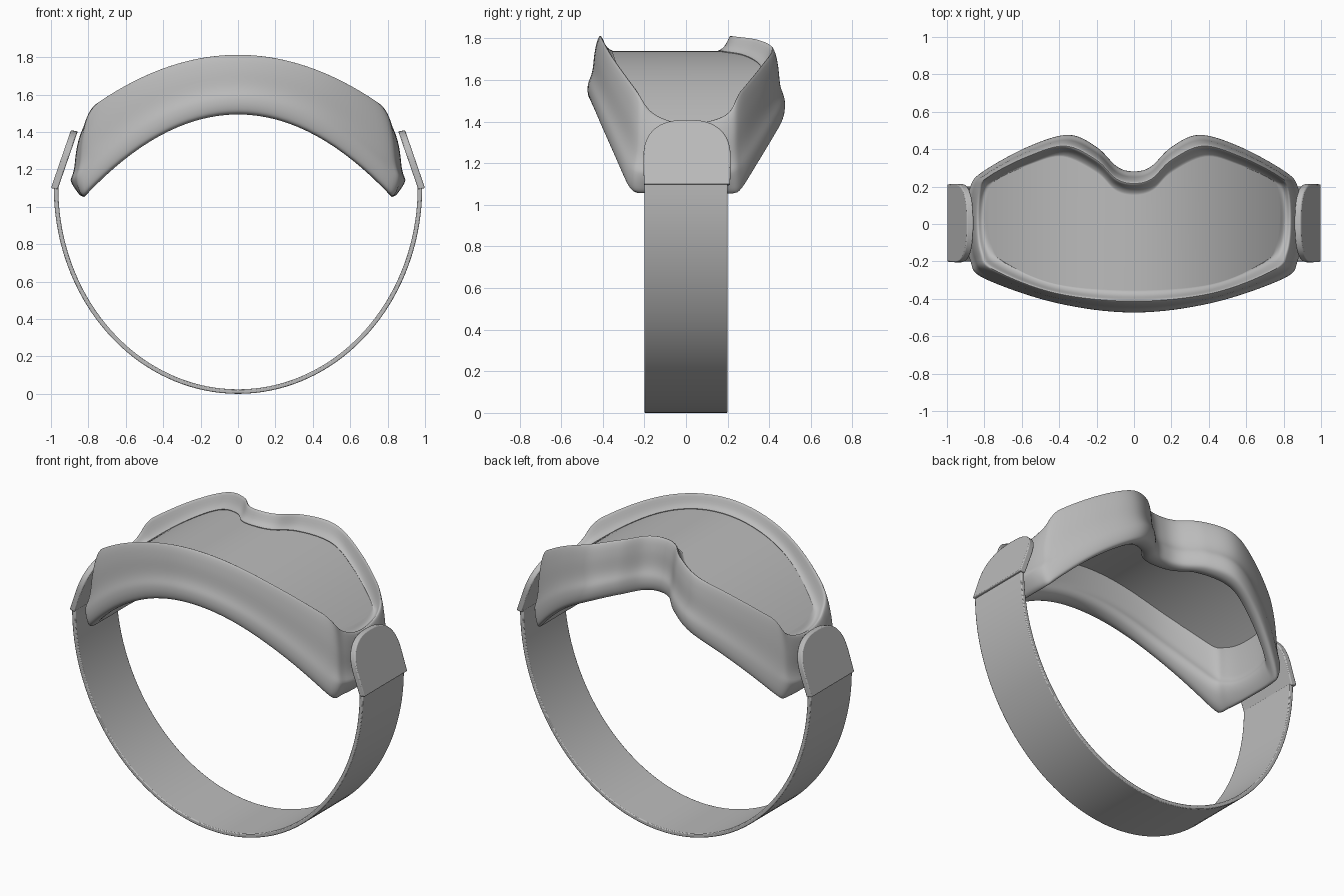
import bpy, bmesh, math
from mathutils import Vector

if "Cube" in bpy.data.objects:
    bpy.data.objects.remove(bpy.data.objects["Cube"], do_unlink=True)

# One plain grey for every part
grey = bpy.data.materials.new("plain_grey")
grey.use_nodes = True
grey.diffuse_color = (0.5, 0.5, 0.5, 1)
grey.node_tree.nodes["Principled BSDF"].inputs["Base Color"].default_value = (0.5, 0.5, 0.5, 1)


def make_object(name, verts, faces, bevel=0.0, angle=40):
    mesh = bpy.data.meshes.new(name)
    mesh.from_pydata(verts, [], faces)
    bm = bmesh.new()
    bm.from_mesh(mesh)
    bmesh.ops.recalc_face_normals(bm, faces=bm.faces)
    bm.to_mesh(mesh)
    bm.free()
    mesh.materials.append(grey)
    obj = bpy.data.objects.new(name, mesh)
    bpy.context.collection.objects.link(obj)
    if bevel:
        mod = obj.modifiers.new("soft_edges", "BEVEL")
        mod.width, mod.segments, mod.limit_method = bevel, 2, "ANGLE"
    bpy.ops.object.select_all(action="DESELECT")
    obj.select_set(True)
    bpy.context.view_layer.objects.active = obj
    bpy.ops.object.shade_smooth_by_angle(angle=math.radians(angle))
    return obj


def spline_loop(points, steps):
    """Closed smooth curve through the given points."""
    pts = [Vector(p) for p in points]
    n, out = len(pts), []
    for i in range(n):
        a, b, c, d = (pts[(i + k) % n] for k in (-1, 0, 1, 2))
        for s in range(steps):
            t = s / steps
            out.append(0.5 * (2 * b + (c - a) * t + (2 * a - 5 * b + 4 * c - d) * t ** 2
                              + (3 * b - a - 3 * c + d) * t ** 3))
    return out


def closed_sweep(rings):
    """Quads joining a closed series of closed rings."""
    n, m = len(rings), len(rings[0])
    verts = [v for ring in rings for v in ring]
    faces = [(i * m + j, (i + 1) % n * m + j, (i + 1) % n * m + (j + 1) % m, i * m + (j + 1) % m)
             for i in range(n) for j in range(m)]
    return verts, faces


def prism(front, back):
    """Solid between two matching outlines."""
    n = len(front)
    sides = [(i, (i + 1) % n, n + (i + 1) % n, n + i) for i in range(n)]
    return front + back, sides + [tuple(range(n)), tuple(range(2 * n - 1, n - 1, -1))]


def lens_height(x):
    return 1.74 - 0.56 * x * x


# Half outline from nose notch to brow: lens x, y, outer x, y, and side weight
half = [
    (0, .155, 0, .28, 0), (.1, .18, .09, .305, 0), (.2, .275, .2, .41, 0),
    (.38, .36, .35, .475, 0), (.55, .32, .56, .415, 0), (.73, .24, .8, .285, 0),
    (.77, .18, .88, .2, .7), (.78, .02, .9, 0, 1), (.76, -.11, .88, -.2, .7),
    (.7, -.2, .8, -.29, 0), (.42, -.32, .42, -.42, 0), (0, -.355, 0, -.472, 0),
]
mirrored = [(-a, b, -c, d, s) for a, b, c, d, s in half[-2:0:-1]]


# Smooth five-value loop, made from two vector loops
controls = half + mirrored
lens_loop = spline_loop([(p[0], p[1], p[4]) for p in controls], 8)
outer_loop = spline_loop([(p[2], p[3], 0) for p in controls], 8)

# Frame section: outward fraction, height fraction, pull to the lens surface
section = spline_loop([
    (0, .8, 1), (.22, .9, .55), (.45, 1, 0), (.6, .94, 0), (.72, .75, 0),
    (.79, .52, 0), (.86, .4, 0), (.99, .26, 0), (1, .12, 0), (.88, .01, 0),
    (.55, -.02, 0), (.2, .03, 0), (.06, .13, 0), (.14, .28, 0), (.12, .5, 0),
], 4)

# Goggle frame
rings = []
for inner, outer in zip(lens_loop, outer_loop):
    side = min(max(inner.z, 0), 1)
    ring = []
    for f, h, pull in section:
        f -= 0.4 * side * max(0, 0.3 - h) / 0.3 * max(f, 0)
        x = inner.x + (outer.x - inner.x) * f
        y = inner.y + (outer.y - inner.y) * f
        top = 1.81 - 0.46 * x * x - 0.1 * side
        low = max(1.5 - 0.65 * x * x, 1.06)
        z = low + (top - low) * h
        ring.append((x, y, z + (lens_height(x) + 0.004 - z) * pull))
    rings.append(ring)
make_object("goggle_frame", *closed_sweep(rings), angle=60)

# Curved lens, made of strips across the opening
split = 7 * 8
upper = lens_loop[:split + 1]
lower = lens_loop[split:11 * 8 + 1][::-1]


def edge_y(edge, x):
    for a, b in zip(edge, edge[1:]):
        if a.x <= x <= b.x and b.x > a.x:
            return a.y + (b.y - a.y) * (x - a.x) / (b.x - a.x)
    return edge[-1].y


columns = 64
lens_verts, lens_faces = [], []
reach = upper[-1].x
for i in range(columns + 1):
    x = reach * math.sin(math.pi * (i / columns - 0.5))
    for drop in (0, 0.02):
        z = lens_height(x) - drop
        lens_verts += [(x, edge_y(upper, abs(x)) + .004, z), (x, edge_y(lower, abs(x)) - .004, z)]
for i in range(columns):
    k = i * 4
    for a, b in ((0, 1), (1, 3), (3, 2), (2, 0)):
        lens_faces.append((k + a, k + b, k + 4 + b, k + 4 + a))
lens_faces += [(0, 1, 3, 2), (columns * 4, columns * 4 + 1, columns * 4 + 3, columns * 4 + 2)]
make_object("lens", lens_verts, lens_faces)

# Head strap: half an ellipse with a thin section
strap_verts, strap_faces = [], []
segments = 72
for i in range(segments + 1):
    a = math.pi * i / segments
    for inset in (0, 0.024):
        for y in (-0.2, 0.2):
            strap_verts.append(((0.985 - inset) * math.cos(a), y, 1.105 - (1.105 - inset) * math.sin(a)))
for i in range(segments):
    k = i * 4
    for a, b in ((0, 1), (1, 3), (3, 2), (2, 0)):
        strap_faces.append((k + a, k + b, k + 4 + b, k + 4 + a))
strap_faces += [(0, 1, 3, 2), (segments * 4, segments * 4 + 1, segments * 4 + 3, segments * 4 + 2)]
make_object("head_strap", strap_verts, strap_faces, bevel=0.005)

# Sloping strap tabs with rounded tops
outline = [(-0.207, 1.1)]
for i in range(33):
    a = math.pi * (1 - i / 32)
    c, s = math.cos(a), max(math.sin(a), 0)
    outline.append((math.copysign(abs(c) ** 0.8, c) * 0.21, 1.22 + 0.19 * s ** 0.8))
outline.append((0.207, 1.1))
for name, sign in (("left_strap_tab", 1), ("right_strap_tab", -1)):
    faces_at = [[(sign * (1.0 - d - 0.345 * (z - 1.1)), y + 0.005, z - 0.2 * d) for y, z in outline]
                for d in (0, 0.036)]
    make_object(name, *prism(*faces_at), bevel=0.006)
